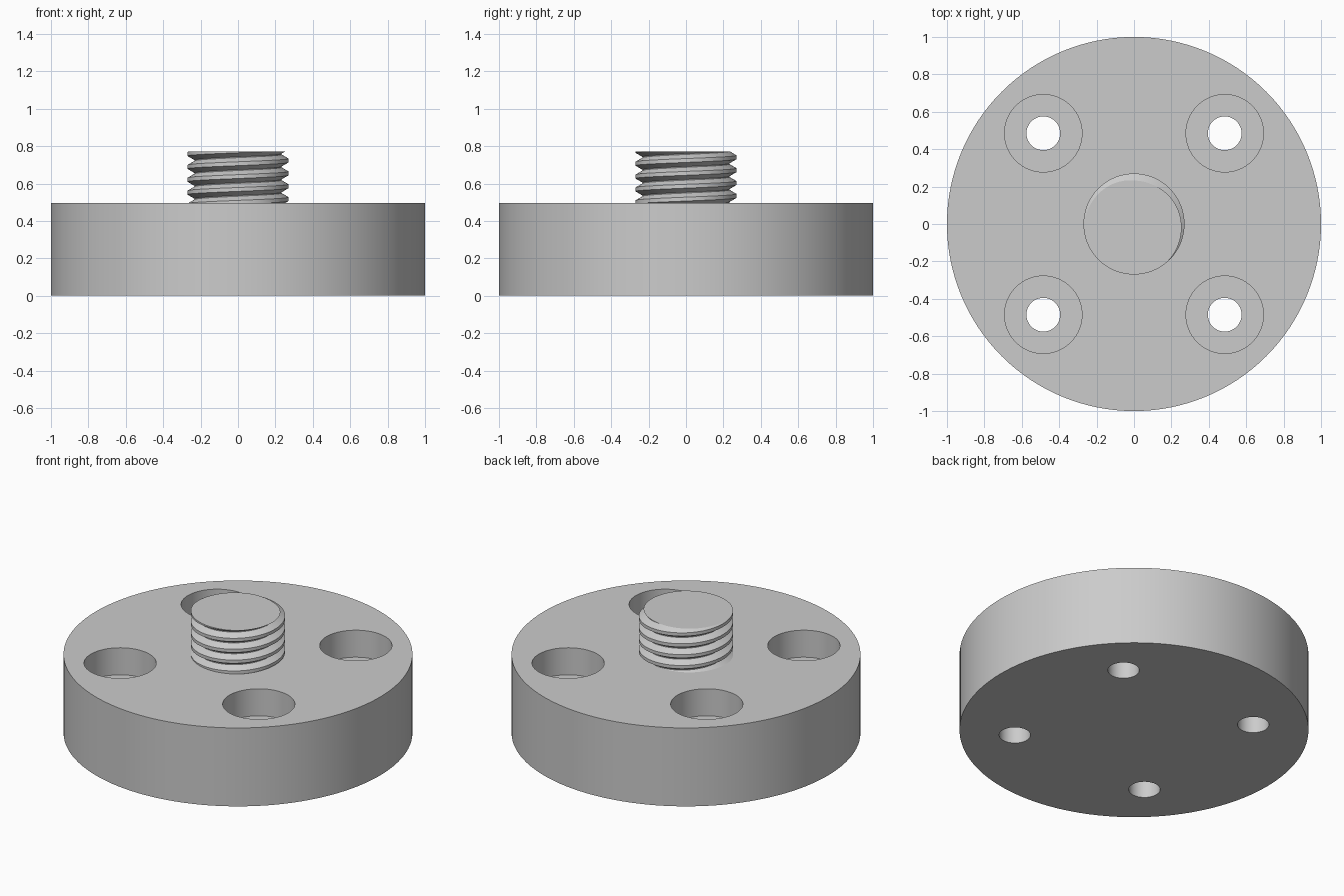
import bpy, bmesh, math

if "Cube" in bpy.data.objects:
    bpy.data.objects.remove(bpy.data.objects["Cube"])

BASE_H, TOP_Z = 0.496, 0.772
steel = bpy.data.materials.new("plain_grey")
steel.diffuse_color = (0.6, 0.6, 0.6, 1)
steel.use_nodes = True
steel.node_tree.nodes["Principled BSDF"].inputs["Base Color"].default_value = steel.diffuse_color


def finish(bm, name):
    bmesh.ops.recalc_face_normals(bm, faces=bm.faces)
    mesh = bpy.data.meshes.new(name)
    bm.to_mesh(mesh)
    bm.free()
    ob = bpy.data.objects.new(name, mesh)
    bpy.context.collection.objects.link(ob)
    mesh.materials.append(steel)
    return ob


def lathe(bm, profile, cx=0, cy=0, n=64):
    """Closed solid of revolution from (radius, z) points."""
    rings = [[bm.verts.new((cx + r * math.cos(2 * math.pi * i / n),
                            cy + r * math.sin(2 * math.pi * i / n), z))
              for i in range(n)] for r, z in profile]
    for a, b in zip(rings, rings[1:]):
        for i in range(n):
            j = (i + 1) % n
            bm.faces.new((a[i], a[j], b[j], b[i]))
    bm.faces.new(rings[0][::-1])
    bm.faces.new(rings[-1])


def smooth(ob, angle):
    bpy.ops.object.select_all(action='DESELECT')
    ob.select_set(True)
    bpy.context.view_layer.objects.active = ob
    bpy.ops.object.shade_smooth_by_angle(angle=math.radians(angle))


# Round base
bm = bmesh.new()
lathe(bm, [(1, 0), (1, BASE_H)], n=128)
base = finish(bm, "round_base")

# Four counterbored bolt holes
bm = bmesh.new()
for sx in (-1, 1):
    for sy in (-1, 1):
        lathe(bm, [(0.09, -0.1), (0.09, 0.325), (0.207, 0.325), (0.207, 0.6)],
              sx * 0.485, sy * 0.485)
cutter = finish(bm, "bolt_hole_cutter")
cutter.hide_render = True
mod = base.modifiers.new("bolt_holes", 'BOOLEAN')
mod.operation, mod.solver, mod.object = 'DIFFERENCE', 'EXACT', cutter
bpy.context.view_layer.objects.active = base
bpy.ops.object.modifier_apply(modifier=mod.name)
bpy.data.objects.remove(cutter)
smooth(base, 30)

# Threaded stud: one helical tooth profile, trimmed flat at the top
P, CREST, ROOT, N, TURNS = 0.0688, 0.27, 0.232, 96, 8
tooth = [(CREST, -0.15 * P), (CREST, 0.15 * P), (ROOT, 0.47 * P), (ROOT, 0.53 * P)]
start = 0.768 - 6 * P          # crest height at the starting angle
bm = bmesh.new()
cols = []
for i in range(N):
    a = math.radians(235) + 2 * math.pi * i / N
    cols.append([bm.verts.new((r * math.cos(a), r * math.sin(a),
                               start + P * (k + i / N) + dz))
                 for k in range(TURNS) for r, dz in tooth])
for i in range(N):
    a, b = cols[i], cols[(i + 1) % N]
    shift = 4 if i == N - 1 else 0     # last column joins the next turn
    for k in range(len(a) - 1 - shift):
        bm.faces.new((a[k], b[k + shift], b[k + 1 + shift], a[k + 1]))
for z, s in ((TOP_Z, 1), (BASE_H - 0.02, -1)):
    geom = bm.verts[:] + bm.edges[:] + bm.faces[:]
    cut = bmesh.ops.bisect_plane(bm, geom=geom, dist=1e-6, plane_co=(0, 0, z),
                                 plane_no=(0, 0, s), clear_outer=True)
    rim = [e for e in cut["geom_cut"] if isinstance(e, bmesh.types.BMEdge)]
    bmesh.ops.contextual_create(bm, geom=rim)
stud = finish(bm, "threaded_stud")
smooth(stud, 25)
